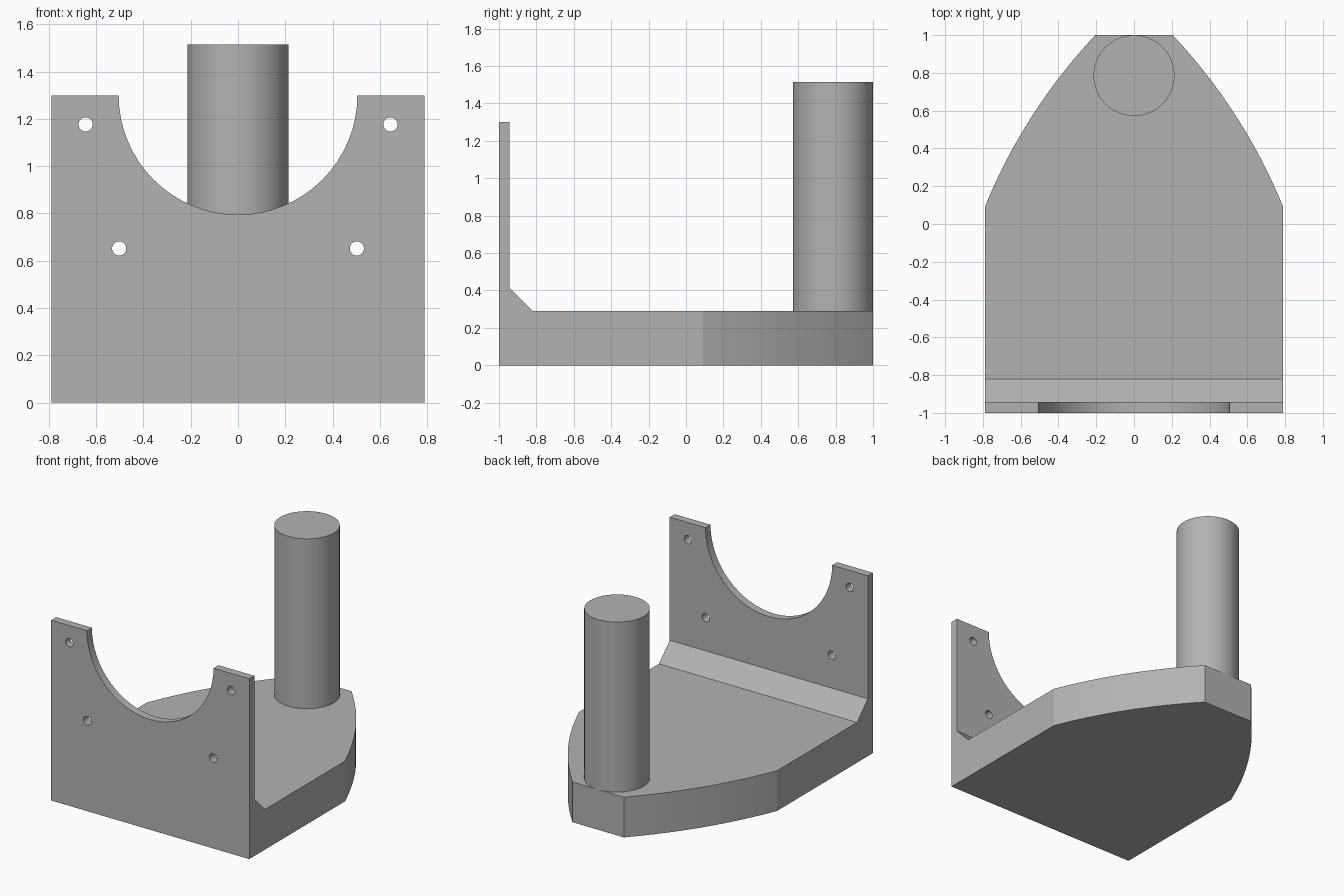
import bpy, bmesh, math
from mathutils import Vector, Matrix

cube = bpy.data.objects.get("Cube")
if cube:
    bpy.data.objects.remove(cube, do_unlink=True)

GREY = (0.45, 0.45, 0.45, 1)
mat = bpy.data.materials.new("plain grey")
mat.use_nodes = True
mat.diffuse_color = GREY
mat.node_tree.nodes["Principled BSDF"].inputs["Base Color"].default_value = GREY


def prism(name, points, depth):
    """Extrude a closed 3D outline along the depth vector."""
    bm = bmesh.new()
    face = bm.faces.new([bm.verts.new(p) for p in points])
    top = bmesh.ops.extrude_face_region(bm, geom=[face])["geom"]
    bmesh.ops.translate(bm, vec=depth, verts=[v for v in top if isinstance(v, bmesh.types.BMVert)])
    bmesh.ops.recalc_face_normals(bm, faces=bm.faces)
    mesh = bpy.data.meshes.new(name)
    bm.to_mesh(mesh)
    bm.free()
    mesh.materials.append(mat)
    obj = bpy.data.objects.new(name, mesh)
    bpy.context.collection.objects.link(obj)
    return obj


def circle(center, radius, u, v, n):
    return [Vector(center) + radius * (math.cos(a) * Vector(u) + math.sin(a) * Vector(v))
            for a in (2 * math.pi * i / n for i in range(n))]


def activate(obj):
    bpy.ops.object.select_all(action='DESELECT')
    obj.select_set(True)
    bpy.context.view_layer.objects.active = obj


def cut(obj, tool, operation):
    mod = obj.modifiers.new("cut", 'BOOLEAN')
    mod.object, mod.operation, mod.solver = tool, operation, 'EXACT'
    activate(obj)
    bpy.ops.object.modifier_apply(modifier=mod.name)
    bpy.data.objects.remove(tool, do_unlink=True)


X, Y, Z = Vector((1, 0, 0)), Vector((0, 1, 0)), Vector((0, 0, 1))

# Bracket side profile: base slab, sloped web and upright plate
side = [(-1, 0), (1, 0), (1, 0.29), (-0.82, 0.29), (-0.943, 0.413), (-0.943, 1.3), (-1, 1.3)]
bracket = prism("mounting_bracket", [(-1, y, z) for y, z in side], 2 * X)

# Plan outline: straight sides that bow inward to a narrow flat back
start, end, bulge = Vector((0.79, 0.09)), Vector((0.205, 1.0)), 0.05
chord = end - start
normal = Vector((chord.y, -chord.x)).normalized()
radius = (chord.length ** 2 / 4 + bulge ** 2) / (2 * bulge)
center = (start + end) / 2 - normal * (radius - bulge)
half = math.asin(chord.length / 2 / radius)
steps = 16
arc = [center + radius * (Matrix.Rotation(half * (2 * i / steps - 1), 2) @ normal)
       for i in range(steps + 1)]
right = [Vector((0.79, -2))] + arc
# Back edge sits just past the slab so the two faces stay distinct
plan = right + [Vector((0.205, 1.2)), Vector((-0.205, 1.2))] + [Vector((-p.x, p.y)) for p in reversed(right)]
cut(bracket, prism("plan_cutter", [(p.x, p.y, -1) for p in plan], 4 * Z), 'INTERSECT')

# Round notch and four bolt holes through the plate
cut(bracket, prism("notch_cutter", circle((0, -1.2, 1.3), 0.505, X, Z, 64), 0.5 * Y), 'DIFFERENCE')
for x, z in ((0.645, 1.177), (0.503, 0.652)):
    for s in (-1, 1):
        hole = prism("hole_cutter", circle((s * x, -1.2, z), 0.03, X, Z, 24), 0.5 * Y)
        cut(bracket, hole, 'DIFFERENCE')

# Upright post at the back
post = prism("post", circle((0, 0.786, 0.28), 0.214, X, Y, 64), 1.235 * Z)

for obj in (bracket, post):
    activate(obj)
    bpy.ops.object.shade_smooth_by_angle(angle=math.radians(20))
